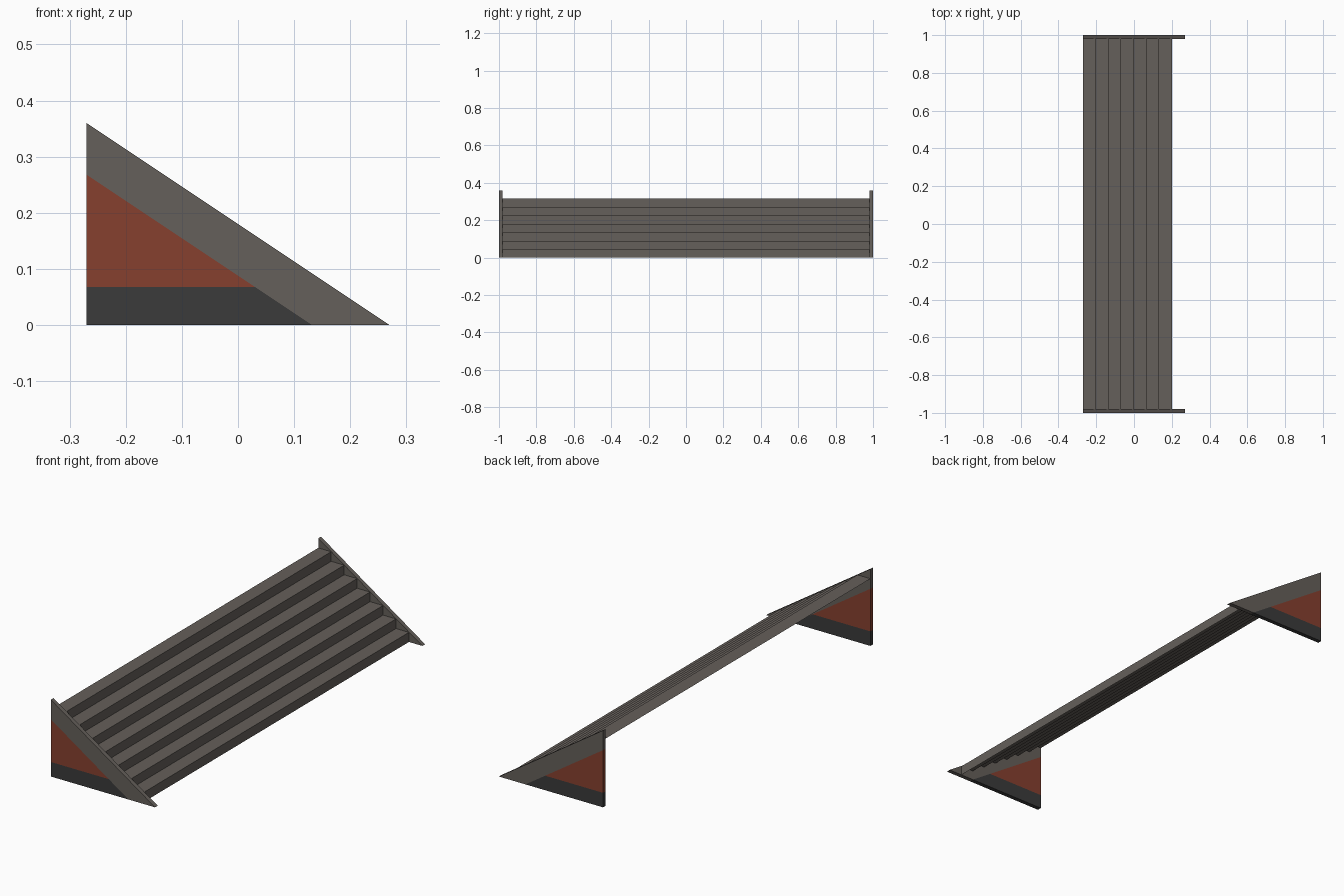
import bpy
import bmesh
from mathutils import Vector

cube = bpy.data.objects.get("Cube")
if cube:
    bpy.data.objects.remove(cube)


def make_material(name, rgb):
    mat = bpy.data.materials.new(name)
    mat.use_nodes = True
    mat.diffuse_color = (*rgb, 1)
    mat.node_tree.nodes["Principled BSDF"].inputs["Base Color"].default_value = (*rgb, 1)
    return mat


STONE = make_material("warm_grey_stone", (0.13, 0.116, 0.103))
BRICK = make_material("brick_red", (0.24, 0.051, 0.028))
BASE = make_material("dark_grey_base", (0.043, 0.043, 0.043))

BACK, TIP, TOP = -0.27, 0.27, 0.36      # side panel triangle
FOOT, STEPS, RISE = 0.2, 7, 0.045       # stair flight
INNER, OUTER = 0.98, 1.0                # panel thickness along y
BAND_TOP, BASE_TOP = 0.268, 0.068       # painted area limits
SLOPE = Vector((TOP, 0, TIP - BACK)).normalized()
BAND_POINT = Vector((BACK, 0, BAND_TOP))


def finish(name, bm, materials):
    mesh = bpy.data.meshes.new(name)
    bm.to_mesh(mesh)
    bm.free()
    for mat in materials:
        mesh.materials.append(mat)
    obj = bpy.data.objects.new(name, mesh)
    bpy.context.collection.objects.link(obj)
    return obj


def extrude_y(bm, geom, distance):
    result = bmesh.ops.extrude_face_region(bm, geom=geom)
    verts = [v for v in result["geom"] if isinstance(v, bmesh.types.BMVert)]
    bmesh.ops.translate(bm, verts=verts, vec=(0, distance, 0))


def side_panel(name, y):
    bm = bmesh.new()
    corners = [(BACK, 0), (TIP, 0), (BACK, TOP)]
    face = bm.faces.new([bm.verts.new((x, y, z)) for x, z in corners])
    extrude_y(bm, [face], OUTER - INNER)
    bmesh.ops.recalc_face_normals(bm, faces=bm.faces)

    # Cut the panel along the sloping stringer and the base line
    for point, normal in ((BAND_POINT, SLOPE), (Vector((0, 0, BASE_TOP)), Vector((0, 0, 1)))):
        bmesh.ops.bisect_plane(bm, geom=bm.verts[:] + bm.edges[:] + bm.faces[:],
                               plane_co=point, plane_no=normal)

    # Stringer above the slope, dark base at the bottom, brick between
    for f in bm.faces:
        c = f.calc_center_median()
        if (c - BAND_POINT).dot(SLOPE) > 0:
            f.material_index = 0
        else:
            f.material_index = 2 if c.z < BASE_TOP else 1
    return finish(name, bm, (STONE, BRICK, BASE))


def stair_flight():
    # Folded sheet of risers and treads, open underneath
    bm = bmesh.new()
    run = (FOOT - BACK) / STEPS
    profile = [(FOOT, 0)]
    for i in range(STEPS):
        profile += [(FOOT - i * run, (i + 1) * RISE), (FOOT - (i + 1) * run, (i + 1) * RISE)]
    rows = [[bm.verts.new((x, y, z)) for x, z in profile] for y in (-INNER, INNER)]
    for i in range(len(profile) - 1):
        bm.faces.new((rows[0][i], rows[1][i], rows[1][i + 1], rows[0][i + 1]))
    return finish("stair_flight", bm, (STONE,))


stair_flight()
side_panel("front_side_panel", -OUTER)
side_panel("back_side_panel", INNER)
